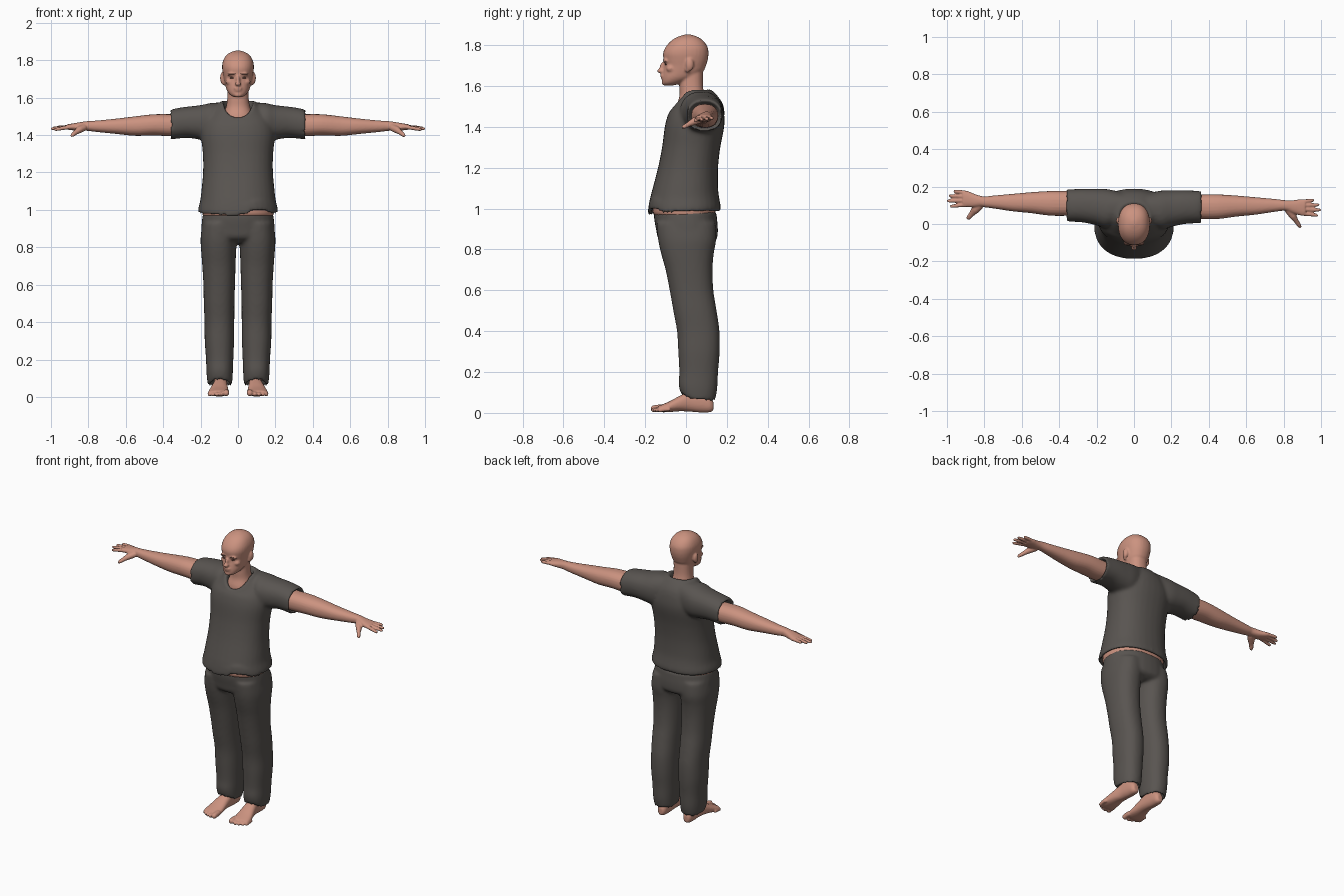
import bpy, bmesh, math
from mathutils import Vector, Matrix


def material(name, rgb):
    m = bpy.data.materials.new(name)
    m.diffuse_color = (*rgb, 1)
    return m


SKIN = material("skin", (0.60, 0.29, 0.215))
CLOTH = material("grey_cloth", (0.10, 0.09, 0.082))
DARK = material("dark_brow", (0.17, 0.08, 0.06))


def spline(rows, sub):
    """Smooth in-between rows (Catmull-Rom)."""
    rows = [tuple(r) + (0,) * (6 - len(r)) for r in rows]
    out = []
    for i in range(len(rows) - 1):
        a, b, c, d = rows[max(i - 1, 0)], rows[i], rows[i + 1], rows[min(i + 2, len(rows) - 1)]
        for k in range(sub):
            t = k / sub
            out.append([0.5 * (2 * q + (r - p) * t + (2 * p - 5 * q + 4 * r - s) * t * t
                               + (3 * q - p - 3 * r + s) * t ** 3) for p, q, r, s in zip(a, b, c, d)])
    return out + [rows[-1]]


def skin_rings(bm, rings):
    rings = [[bm.verts.new(p) for p in r] for r in rings]
    n = len(rings[0])
    for a, b in zip(rings, rings[1:]):
        for i in range(n):
            bm.faces.new((a[i], a[(i + 1) % n], b[(i + 1) % n], b[i]))
    bm.faces.new(rings[0][::-1])
    bm.faces.new(rings[-1])


def loft(bm, axis, rows, place=lambda p: p, n=32, sub=4):
    """Rows are (position, a0, a1, b0, b1, drop); drop lowers the front of the ring."""
    rings = []
    for t, a0, a1, b0, b1, drop in spline(rows, sub):
        ring = []
        for i in range(n):
            c, s = math.cos(math.tau * i / n), math.sin(math.tau * i / n)
            a = (a0 + a1) / 2 + (a1 - a0) / 2 * math.copysign(abs(c) ** 0.88, c)
            b = (b0 + b1) / 2 + (b1 - b0) / 2 * math.copysign(abs(s) ** 0.88, s)
            h = t - drop * max(0, -s) ** 1.5
            ring.append(place(Vector({"x": (h, a, b), "y": (a, h, b), "z": (a, b, h)}[axis])))
        rings.append(ring)
    skin_rings(bm, rings)


def tube(bm, pts, radii, place, n=12):
    pts = [Vector(p) for p in pts]
    rings = []
    for i, (p, r) in enumerate(zip(pts, radii)):
        q = (pts[min(i + 1, len(pts) - 1)] - pts[max(i - 1, 0)]).to_track_quat("Z", "Y")
        rings.append([place(p + q @ Vector((r * math.cos(math.tau * k / n), r * math.sin(math.tau * k / n), 0)))
                      for k in range(n)])
    skin_rings(bm, rings)


def blob(bm, c, r):
    bmesh.ops.create_uvsphere(bm, u_segments=20, v_segments=12, radius=1,
                              matrix=Matrix.Translation(c) @ Matrix.Diagonal((*r, 1)))


def finish(name, bm, mat, voxel=None, smooth=4):
    """Make the object; overlapping pieces are fused into one smooth skin."""
    bmesh.ops.recalc_face_normals(bm, faces=bm.faces)
    me = bpy.data.meshes.new(name)
    bm.to_mesh(me)
    bm.free()
    me.materials.append(mat)
    for f in me.polygons:
        f.use_smooth = True
    ob = bpy.data.objects.new(name, me)
    bpy.context.collection.objects.link(ob)
    if voxel:
        r = ob.modifiers.new("fuse", "REMESH")
        r.mode, r.voxel_size, r.use_smooth_shade = "VOXEL", voxel, True
        s = ob.modifiers.new("soften", "SMOOTH")
        s.factor, s.iterations = 0.5, smooth


def sym(rows):
    """Rows (z, half width, front, back, drop) to full rows."""
    return [(r[0], -r[1], r[1], *r[2:]) for r in rows]


def mirror(s):
    return lambda p: Vector((p.x * s, p.y, p.z))


# Head with neck, nose, brow, lips and ears
bm = bmesh.new()
loft(bm, "z", sym([(1.603, .022, -.105, -.06), (1.615, .042, -.115, -.02), (1.64, .060, -.116, .04),
                   (1.67, .069, -.112, .083), (1.70, .075, -.106, .098), (1.73, .081, -.110, .107),
                   (1.76, .085, -.112, .110), (1.79, .082, -.100, .106), (1.82, .068, -.074, .086),
                   (1.84, .045, -.042, .058), (1.852, .012, -.005, .022)]))
loft(bm, "z", sym([(1.44, .085, -.05, .11), (1.50, .080, -.047, .108), (1.55, .064, -.032, .092),
                   (1.60, .057, -.032, .083), (1.67, .056, -.03, .083)]))
blob(bm, (0, -.112, 1.690), (.011, .017, .028))
blob(bm, (0, -.124, 1.674), (.017, .018, .011))
blob(bm, (0, -.112, 1.650), (.025, .014, .007))
blob(bm, (0, -.110, 1.639), (.022, .014, .007))
blob(bm, (0, -.106, 1.615), (.022, .014, .013))
for s in (-1, 1):
    blob(bm, (s * .030, -.098, 1.724), (.028, .016, .009))
    blob(bm, (s * .045, -.075, 1.685), (.022, .022, .018))
    blob(bm, (s * .082, .018, 1.705), (.014, .020, .032))
    blob(bm, (s * .077, .008, 1.685), (.010, .014, .020))
finish("head", bm, SKIN, .006, 3)

# Eyes and eyebrows
for s, side in ((-1, "right"), (1, "left")):
    bm = bmesh.new()
    blob(bm, (s * .031, -.099, 1.706), (.013, .005, .004))
    finish(side + "_eye", bm, DARK)
    bm = bmesh.new()
    blob(bm, (s * .032, -.109, 1.727), (.020, .005, .003))
    finish(side + "_eyebrow", bm, DARK)

# Shirt: torso with hem and scoop collar, and short sleeves
bm = bmesh.new()
loft(bm, "z", sym([(1.02, .185, -.155, .145, .01), (.990, .200, -.172, .155, .014), (.983, .212, -.186, .167, .014),
                   (1.01, .212, -.185, .170, .01), (1.05, .202, -.176, .163), (1.10, .196, -.163, .157),
                   (1.20, .187, -.137, .157), (1.30, .188, -.117, .168), (1.40, .198, -.104, .187),
                   (1.46, .188, -.088, .187), (1.52, .150, -.072, .174, .035), (1.56, .110, -.066, .147, .065),
                   (1.585, .086, -.058, .115, .088), (1.57, .077, -.046, .101, .088),
                   (1.54, .072, -.036, .095, .085)]))
for v in bm.verts:  # lifted fold in the front hem
    if v.co.z < 1.03 and .03 < v.co.x < .18 and v.co.y < -.05:
        v.co.z += .028 * math.sin((v.co.x - .03) / .15 * math.pi)
for s in (-1, 1):
    dy = .008 if s < 0 else 0
    loft(bm, "x", [(.06, .02, .16, 1.38, 1.575), (.14, -.03, .178, 1.365, 1.572), (.20, -.015, .180, 1.375, 1.560),
                   (.27, .000, .180, 1.385, 1.552), (.33, .004, .178, 1.380, 1.543), (.362, .004, .178, 1.378, 1.532),
                   (.355, .016, .166, 1.390, 1.520), (.325, .022, .160, 1.396, 1.512)],
         lambda p, s=s, dy=dy: Vector((p.x * s, p.y + dy, p.z)))
finish("shirt", bm, CLOTH, .010, 5)

# Bare waist seen under the lifted hem
bm = bmesh.new()
loft(bm, "z", sym([(.965, .185, -.152, .14), (.985, .19, -.163, .145), (1.04, .185, -.16, .145)]))
finish("waist", bm, SKIN)

# Trousers: hips and two loose legs with open hems
bm = bmesh.new()
loft(bm, "z", sym([(.985, .187, -.157, .148), (.95, .192, -.156, .152), (.90, .196, -.147, .156),
                   (.85, .188, -.134, .150), (.825, .12, -.09, .11)]))
for s in (-1, 1):
    loft(bm, "z", [(.93, .004, .190, -.145, .145), (.85, .005, .200, -.137, .148), (.78, .010, .197, -.122, .136),
                   (.70, .013, .191, -.100, .130), (.60, .016, .185, -.080, .134), (.50, .019, .183, -.062, .150),
                   (.40, .020, .179, -.044, .164), (.30, .021, .178, -.038, .165), (.20, .025, .171, -.033, .157),
                   (.12, .028, .168, -.036, .153, -.02), (.062, .033, .160, -.024, .142, -.03),
                   (.068, .043, .150, -.013, .131, -.03), (.10, .046, .147, -.010, .128, -.03)], mirror(s))
finish("trousers", bm, CLOTH, .010, 5)

# Bare arms with hands and fingers; the figure's right arm sits further back
for s, side in ((-1, "right"), (1, "left")):
    def place(p, s=s):
        t = min(max((p.x - .8) / .1, 0), 1)
        return Vector((p.x * s, p.y + (0 if s > 0 else .018 + .03 * t), p.z))

    bm = bmesh.new()
    loft(bm, "x", [(.28, .030, .158, 1.400, 1.512), (.36, .026, .158, 1.394, 1.512), (.45, .027, .158, 1.398, 1.511),
                   (.55, .040, .152, 1.396, 1.500), (.65, .050, .143, 1.406, 1.488), (.75, .065, .134, 1.416, 1.478),
                   (.81, .071, .127, 1.423, 1.474), (.85, .057, .127, 1.423, 1.468), (.89, .046, .132, 1.426, 1.461),
                   (.915, .048, .130, 1.430, 1.457)], place, n=24)
    for y0, y1, tip, z in ((.120, .128, .965, 1.442), (.099, .103, .992, 1.437),
                           (.078, .075, 1.002, 1.433), (.056, .046, .985, 1.428)):
        pts = [Vector((.895, y0, 1.444)).lerp(Vector((tip, y1, z)), t) for t in (0, .4, .75, .94, 1)]
        tube(bm, pts, (.0115, .0105, .0098, .008, .003), place)
    tube(bm, [(.825, .075, 1.440), (.85, .042, 1.428), (.868, .015, 1.414), (.885, -.010, 1.400), (.892, -.020, 1.394)],
         (.02, .019, .013, .011, .005), place)
    finish(side + "_arm", bm, SKIN, .005, 3)

# Bare feet with ankles and toes
for s, side in ((-1, "right"), (1, "left")):
    place = mirror(s)
    bm = bmesh.new()
    loft(bm, "y", [(.134, .075, .110, .012, .055), (.115, .063, .122, .003, .085), (.07, .058, .127, .002, .115),
                   (.02, .056, .130, .006, .108), (-.03, .054, .142, .008, .084), (-.08, .050, .155, .004, .057),
                   (-.115, .050, .160, .003, .042), (-.135, .054, .156, .006, .034)], place, n=24)
    loft(bm, "z", [(.04, .06, .125, .02, .12), (.10, .06, .125, .02, .115), (.20, .058, .128, .02, .12)], place, n=24)
    for x, y, r in ((.063, -.172, .017), (.091, -.170, .0115), (.113, -.163, .011), (.134, -.152, .0105),
                    (.153, -.138, .010)):
        tube(bm, [(x, y + .06, r + .008), (x, y + .025, r + .006), (x, y + .008, r + .002), (x, y, r)],
             (r, r, r * .95, r * .45), place)
    finish(side + "_foot", bm, SKIN, .005, 3)
